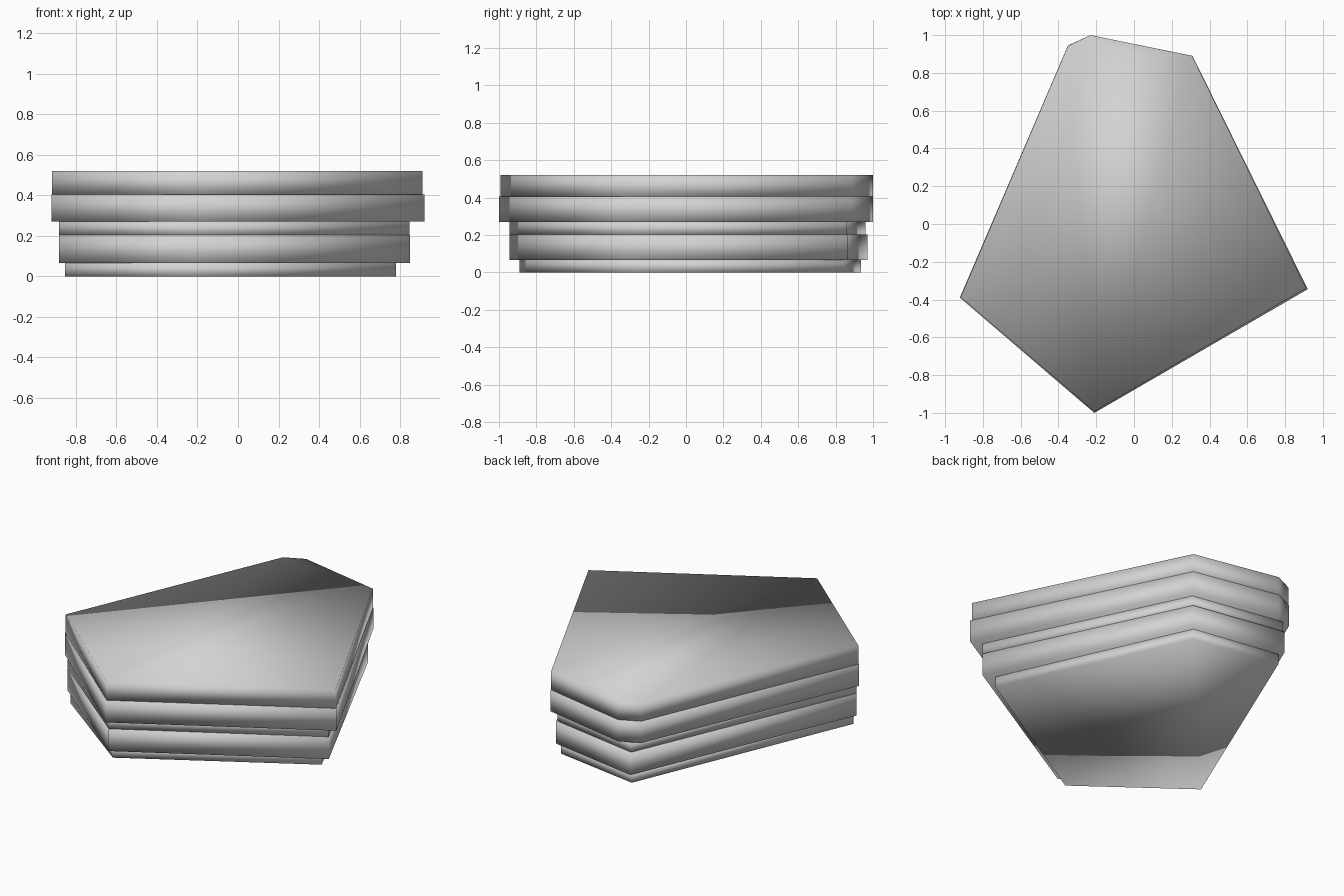
import bpy
import bmesh

if "Cube" in bpy.data.objects:
    bpy.data.objects.remove(bpy.data.objects["Cube"])

grey = bpy.data.materials.new("light_grey")
grey.diffuse_color = (0.65, 0.65, 0.65, 1)
grey.use_nodes = True
grey.node_tree.nodes["Principled BSDF"].inputs["Base Color"].default_value = grey.diffuse_color


def slab(name, outline, z0, z1):
    """Closed prism over a counter-clockwise outline, smooth across all its edges."""
    bm = bmesh.new()
    low = [bm.verts.new((x, y, z0)) for x, y in outline]
    high = [bm.verts.new((x, y, z1)) for x, y in outline]
    n = len(outline)
    bm.faces.new(low[::-1])
    bm.faces.new(high)
    for i in range(n):
        j = (i + 1) % n
        bm.faces.new((low[i], low[j], high[j], high[i]))
    for f in bm.faces:
        f.smooth = True
    bmesh.ops.recalc_face_normals(bm, faces=bm.faces)
    mesh = bpy.data.meshes.new(name)
    bm.to_mesh(mesh)
    bm.free()
    mesh.materials.append(grey)
    obj = bpy.data.objects.new(name, mesh)
    bpy.context.collection.objects.link(obj)
    return obj


# Outlines run left, front, right, back right, back left
base = [(-0.855, -0.43), (-0.24, -0.89), (0.78, -0.29), (0.27, 0.845), (-0.28, 0.935)]
lower = [(-0.885, -0.415), (-0.23, -0.945), (0.85, -0.32), (0.29, 0.865), (-0.295, 0.97)]
middle = [(-0.884, -0.415), (-0.23, -0.943), (0.848, -0.32), (0.287, 0.857), (-0.293, 0.96)]
upper = [(-0.922, -0.39), (-0.21, -1.0), (0.92, -0.345), (0.31, 0.89),
         (-0.23, 1.0), (-0.35, 0.945)]
top = [(-0.918, -0.388), (-0.21, -0.992), (0.911, -0.34), (0.308, 0.89),
       (-0.23, 1.0), (-0.35, 0.943)]

# Stacked rock layers from the ground up
slab("base_layer", base, 0.0, 0.065)
slab("lower_layer", lower, 0.065, 0.203)
slab("middle_layer", middle, 0.203, 0.27)
slab("upper_layer", upper, 0.27, 0.405)
slab("top_layer", top, 0.405, 0.52)
